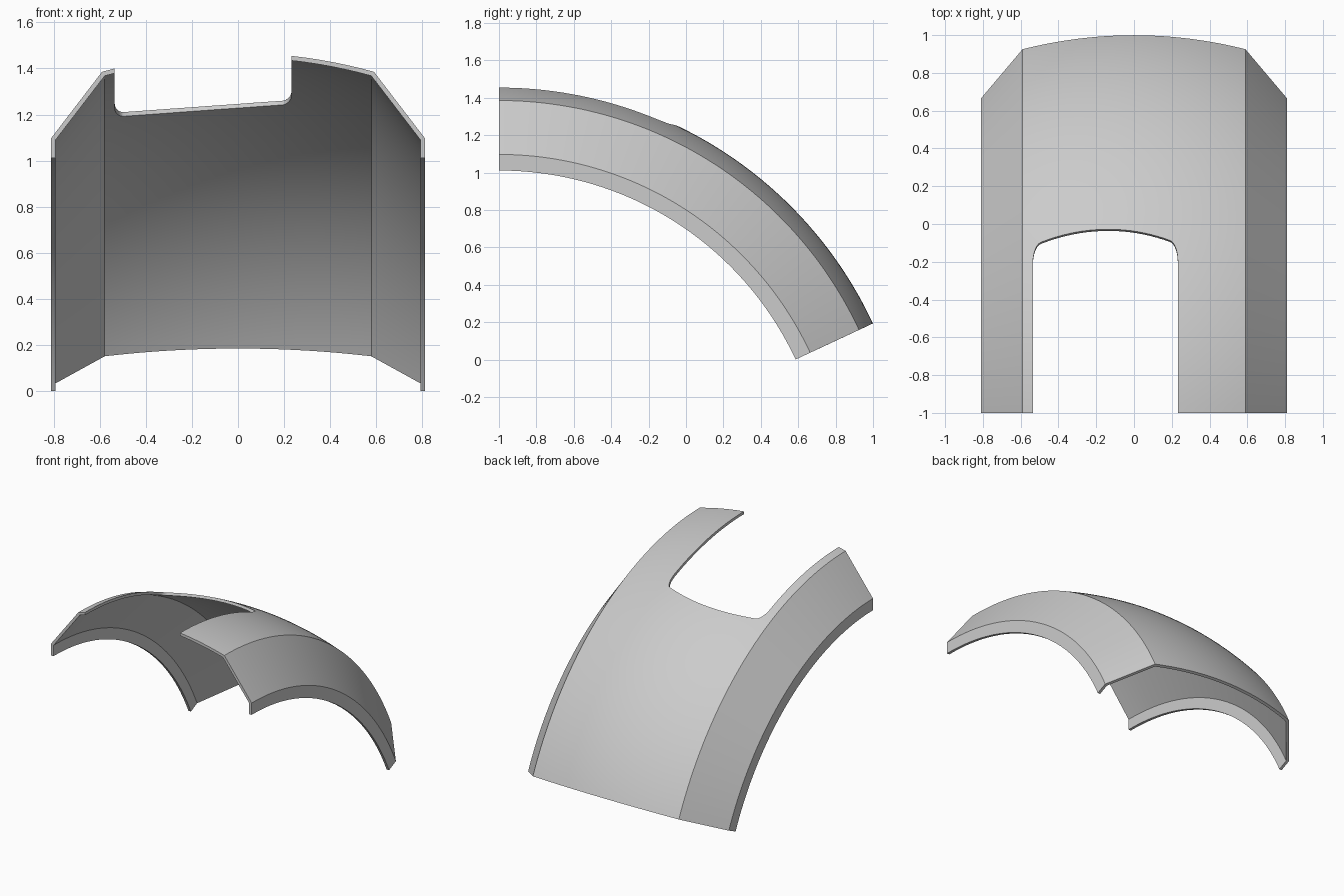
import bpy, bmesh
from math import sin, cos, acos, radians

if "Cube" in bpy.data.objects:
    bpy.data.objects.remove(bpy.data.objects["Cube"])

AXIS_Y, AXIS_Z = -1.0, -0.739    # sweep axis, parallel to x
SWEEP = radians(65)
STEPS, COLUMNS = 64, 32
SHOULDER_X, SIDE_X = 0.59, 0.811
THICKNESS = 0.02


def crown_radius(x):
    return 2.206 - 0.235 * x * x


def on_arc(x, r, t):
    """Point at radius r and angle t from the vertical about the sweep axis."""
    return (x, AXIS_Y + r * sin(t), AXIS_Z + r * cos(t))


def make_object(name, bm):
    bmesh.ops.recalc_face_normals(bm, faces=bm.faces)
    mesh = bpy.data.meshes.new(name)
    bm.to_mesh(mesh)
    bm.free()
    obj = bpy.data.objects.new(name, mesh)
    bpy.context.collection.objects.link(obj)
    return obj


grey = bpy.data.materials.new("plain_grey")
grey.use_nodes = True
colour = (0.6, 0.6, 0.6, 1)
grey.diffuse_color = colour
grey.node_tree.nodes["Principled BSDF"].inputs["Base Color"].default_value = colour

# Cross-section: rim, slanted side, domed crown, slanted side, rim
crown = [-SHOULDER_X + 2 * SHOULDER_X * i / COLUMNS for i in range(COLUMNS + 1)]
section = [(-SIDE_X, 1.75), (-SIDE_X, 1.836)]
section += [(x, crown_radius(x)) for x in crown]
section += [(SIDE_X, 1.836), (SIDE_X, 1.75)]

# Curved skin swept around the axis
bm = bmesh.new()
rows = [[bm.verts.new(on_arc(x, r, SWEEP * s / STEPS)) for x, r in section]
        for s in range(STEPS + 1)]
for a, b in zip(rows, rows[1:]):
    for i in range(len(section) - 1):
        bm.faces.new((a[i], a[i + 1], b[i + 1], b[i]))
fender = make_object("curved_fender", bm)
if fender.data.polygons[len(section) // 2].normal.z < 0:
    fender.data.flip_normals()
fender.data.materials.append(grey)

# Notch outline: straight sides, slanted floor with rounded corners
LEFT, RIGHT, FILLET = -0.535, 0.232, 0.04


def floor_z(x):
    return 1.246 + 0.071 * x


outline = []
for k in range(9):
    a = radians(90) * k / 8
    x = LEFT + FILLET * (1 - cos(a))
    outline.append((x, floor_z(x) + FILLET * (1 - sin(a))))
start, end = LEFT + FILLET, RIGHT - FILLET
outline += [(x, floor_z(x)) for x in
            [start + (end - start) * i / 20 for i in range(1, 20)]]
for k in range(9):
    a = radians(90) * (1 - k / 8)
    x = RIGHT - FILLET * (1 - cos(a))
    outline.append((x, floor_z(x) + FILLET * (1 - sin(a))))
path = [(x, acos((z - AXIS_Z) / crown_radius(x))) for x, z in outline]
path = [(LEFT, radians(-8))] + path + [(RIGHT, radians(-8))]

# Notch cutter with walls square to the skin
bm = bmesh.new()
low, high = [[bm.verts.new(on_arc(x, r, t)) for x, t in path] for r in (1.9, 2.6)]
caps = [bm.faces.new(low), bm.faces.new(high)]
for i in range(len(path)):
    j = (i + 1) % len(path)
    bm.faces.new((low[i], low[j], high[j], high[i]))
bmesh.ops.triangulate(bm, faces=caps)
cutter = make_object("notch_cutter", bm)
cutter.hide_render = True

# Give the skin thickness, then cut the notch
solid = fender.modifiers.new("thickness", "SOLIDIFY")
solid.thickness = THICKNESS
solid.offset = -1
solid.use_even_offset = True
cut = fender.modifiers.new("notch", "BOOLEAN")
cut.operation = "DIFFERENCE"
cut.solver = "EXACT"
cut.object = cutter

bpy.ops.object.select_all(action="DESELECT")
fender.select_set(True)
bpy.context.view_layer.objects.active = fender
for name in ("thickness", "notch"):
    bpy.ops.object.modifier_apply(modifier=name)
bpy.data.objects.remove(cutter)
bpy.ops.object.shade_smooth_by_angle(angle=radians(20))
